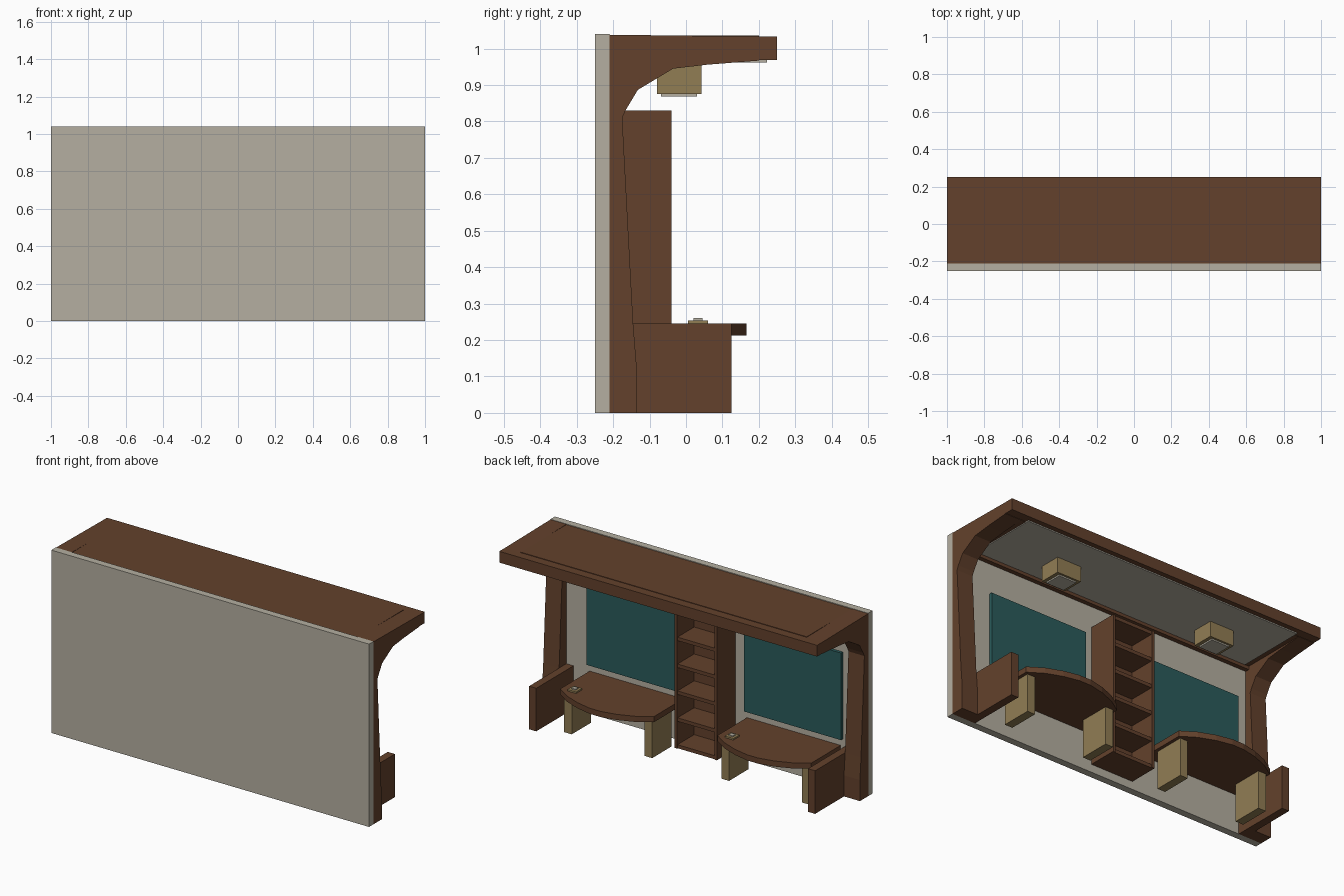
import bpy

if "Cube" in bpy.data.objects:
    bpy.data.objects.remove(bpy.data.objects["Cube"])

def material(name, rgb):
    m = bpy.data.materials.new(name)
    m.diffuse_color = (*rgb, 1)
    m.use_nodes = True
    m.node_tree.nodes["Principled BSDF"].inputs["Base Color"].default_value = m.diffuse_color
    return m

BROWN = material("brown_wood", (0.125, 0.053, 0.025))
BEIGE = material("beige_wall", (0.46, 0.43, 0.355))
TAN = material("tan_wood", (0.285, 0.205, 0.088))
TEAL = material("teal_board", (0.023, 0.105, 0.105))

def mesh(name, verts, faces, mat):
    me = bpy.data.meshes.new(name)
    me.from_pydata(verts, [], faces)
    me.materials.append(mat)
    ob = bpy.data.objects.new(name, me)
    bpy.context.collection.objects.link(ob)
    return ob

def prism(name, bottom, top, mat):
    """Joins two matching outlines into a closed solid."""
    n = len(bottom)
    faces = [tuple(reversed(range(n))), tuple(range(n, 2 * n))]
    faces += [(i, (i + 1) % n, n + (i + 1) % n, n + i) for i in range(n)]
    return mesh(name, bottom + top, faces, mat)

def box(name, x0, x1, y0, y1, z0, z1, mat):
    ring = [(x0, y0), (x1, y0), (x1, y1), (x0, y1)]
    return prism(name, [(x, y, z0) for x, y in ring], [(x, y, z1) for x, y in ring], mat)

# Back wall
box("wall", -1, 1, -0.25, -0.21, 0, 1.04, BEIGE)

# Side frames: pillar curving into the canopy arm
PROFILE = [(-0.21, 0), (-0.135, 0), (-0.135, 0.12), (-0.145, 0.245), (-0.175, 0.81),
           (-0.165, 0.832), (-0.132, 0.887), (-0.035, 0.945), (0.06, 0.956),
           (0.20, 0.967), (0.20, 1.033), (-0.21, 1.038)]
for side, x0, x1 in (("left", -1, -0.9), ("right", 0.9, 1)):
    prism(side + "_frame", [(x0, y, z) for y, z in PROFILE],
          [(x1, y, z) for y, z in PROFILE], BROWN)

# Low end panels beside the desks
for side, x0, x1 in (("left", -0.9, -0.855), ("right", 0.855, 0.9)):
    box(side + "_end_panel", x0, x1, -0.21, 0.125, 0, 0.245, BROWN)

# Canopy with front fascia, rear rail and pale ceiling panel
box("canopy", -0.9, 0.9, -0.21, 0.20, 0.967, 1.036, BROWN)
box("canopy_fascia", -1, 1, 0.20, 0.25, 0.969, 1.033, BROWN)
box("canopy_rear_rail", -0.9, 0.9, -0.21, -0.185, 0.948, 0.967, BROWN)
box("ceiling_panel", -0.87, 0.87, -0.18, 0.222, 0.962, 0.9685, BEIGE)

# Shelf tower: two sides, back and six evenly spaced boards
box("shelf_side_right", 0.085, 0.10, -0.21, -0.04, 0.045, 0.83, BROWN)
box("shelf_side_left", -0.166, -0.151, -0.21, -0.04, 0.045, 0.83, BROWN)
box("shelf_back", -0.151, 0.085, -0.21, -0.195, 0.045, 0.83, BROWN)
for i in range(6):
    z = 0.045 + i * 0.153
    box(f"shelf_{i + 1}", -0.151, 0.085, -0.195, -0.045, z, z + 0.02, BROWN)

# Desk top outline: straight back, faceted bowed front
HALF = [(0.295, -0.205), (0.295, 0.06), (0.215, 0.112), (0.125, 0.147), (0.035, 0.166)]
OUTLINE = HALF + [(-x, y) for x, y in reversed(HALF)]

# Two identical work stations
for side, cx in (("right", 0.455), ("left", -0.535)):
    box(side + "_board", cx - 0.305, cx + 0.305, -0.21, -0.193, 0.282, 0.777, TEAL)
    prism(side + "_desk_top", [(cx + x, y, 0.213) for x, y in OUTLINE],
          [(cx + x, y, 0.245) for x, y in OUTLINE], BROWN)
    for end, s in (("inner", -1), ("outer", 1)):
        lx = cx + s * 0.253
        box(f"{side}_desk_{end}_leg", lx - 0.024, lx + 0.024, -0.125, 0.05, 0, 0.213, TAN)
    # Desk outlet
    gx = cx + 0.222
    box(side + "_outlet_base", gx - 0.027, gx + 0.027, 0.005, 0.06, 0.245, 0.254, TAN)
    box(side + "_outlet_cap", gx - 0.013, gx + 0.013, 0.02, 0.045, 0.254, 0.26, BEIGE)
    # Ceiling lamp
    box(side + "_lamp", cx - 0.075, cx + 0.075, -0.08, 0.042, 0.876, 0.963, TAN)
    box(side + "_lamp_glass", cx - 0.055, cx + 0.055, -0.068, 0.03, 0.868, 0.876, BEIGE)
